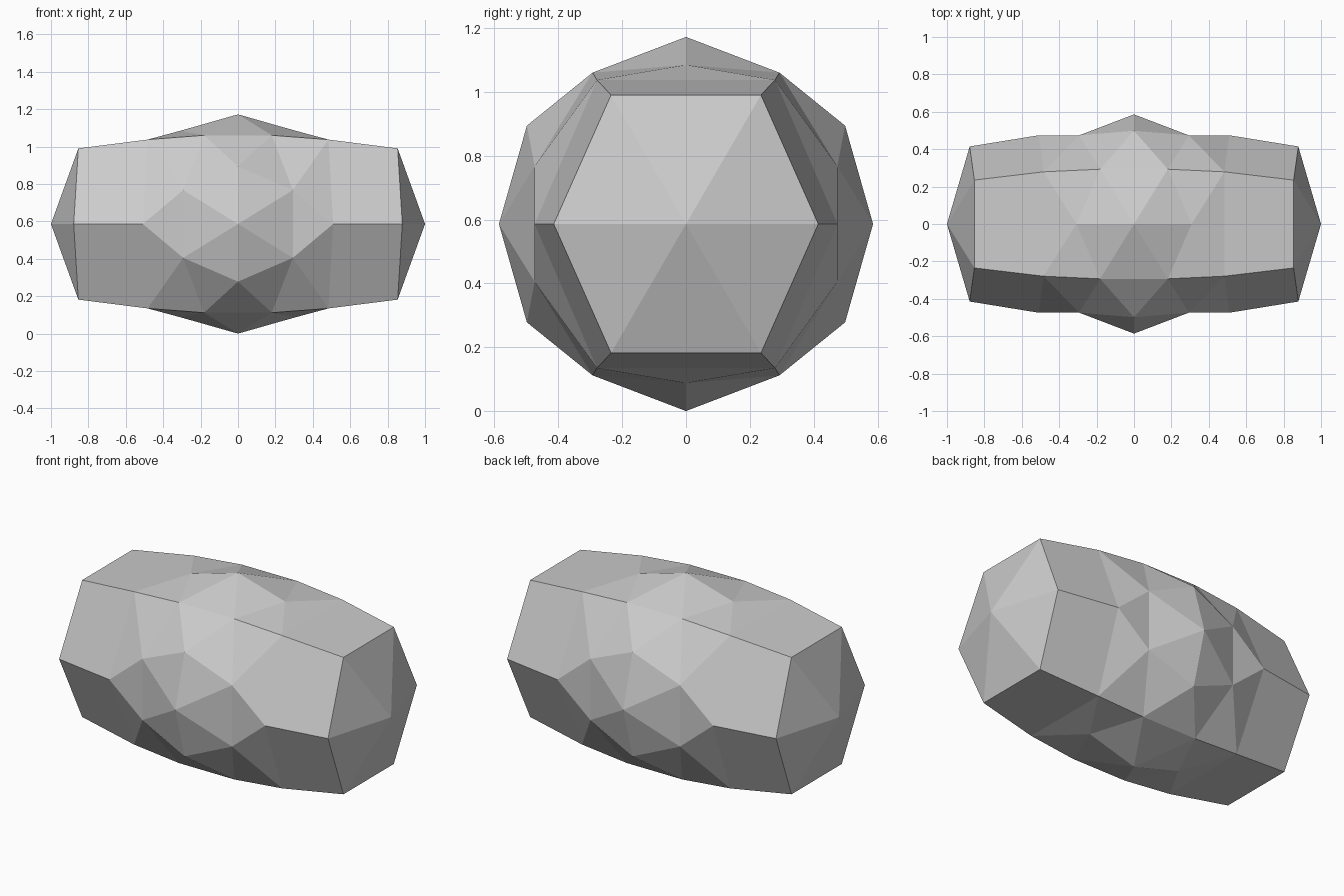
import bpy, bmesh
from mathutils import Vector

# Remove the default cube
cube = bpy.data.objects.get("Cube")
if cube:
    bpy.data.objects.remove(cube)

RADIUS = 0.586
PHI = (1 + 5 ** 0.5) / 2

# Plain grey
grey = bpy.data.materials.new("stone_grey")
grey.use_nodes = True
colour = (0.6, 0.6, 0.6, 1)
grey.diffuse_color = colour
grey.node_tree.nodes["Principled BSDF"].inputs["Base Color"].default_value = colour


def sign(v):
    return 0 if abs(v) < 1e-4 else (1 if v > 0 else -1)


# Twelve icosahedron corners plus the middles of their edges
corners = []
for s in (-1, 1):
    for t in (-1, 1):
        p = (0, s * PHI, t)
        corners += [Vector(p[i:] + p[:i]) for i in range(3)]
middles = [(a + b) / 2 for i, a in enumerate(corners) for b in corners[i + 1:]
           if (a - b).length < 2.1]

# Round faceted core
bm = bmesh.new()
for p in corners + middles:
    bm.verts.new(p.normalized() * RADIUS)
bmesh.ops.convex_hull(bm, input=bm.verts[:])

# Flared hexagonal barrel and pointed cap drawn out of each side
for side in (-1, 1):
    cap = [f for f in bm.faces if all(v.co.x * side > 0.46 for v in f.verts)]
    for v in {v for f in cap for v in f.verts}:
        v.co.x *= 1.02
        v.co.y *= 1.54
        v.co.z *= 1.54
    made = bmesh.ops.extrude_face_region(bm, geom=cap)["geom"]
    bmesh.ops.delete(bm, geom=[f for f in cap if f.is_valid], context='FACES')
    for v in (g for g in made if isinstance(g, bmesh.types.BMVert)):
        sy, sz = sign(v.co.y), sign(v.co.z)
        if sy == 0 and sz == 0:
            v.co.x = side
        else:
            v.co.x += side * 0.37
            v.co.y -= sy * (0.044 if sz else 0.06)
            v.co.z -= sz * 0.047

bmesh.ops.delete(bm, geom=[v for v in bm.verts if not v.link_faces], context='VERTS')
bmesh.ops.translate(bm, verts=bm.verts[:], vec=(0, 0, RADIUS))
bmesh.ops.recalc_face_normals(bm, faces=bm.faces[:])

mesh = bpy.data.meshes.new("faceted_barrel")
bm.to_mesh(mesh)
bm.free()
mesh.materials.append(grey)
barrel = bpy.data.objects.new("faceted_barrel", mesh)
bpy.context.collection.objects.link(barrel)
